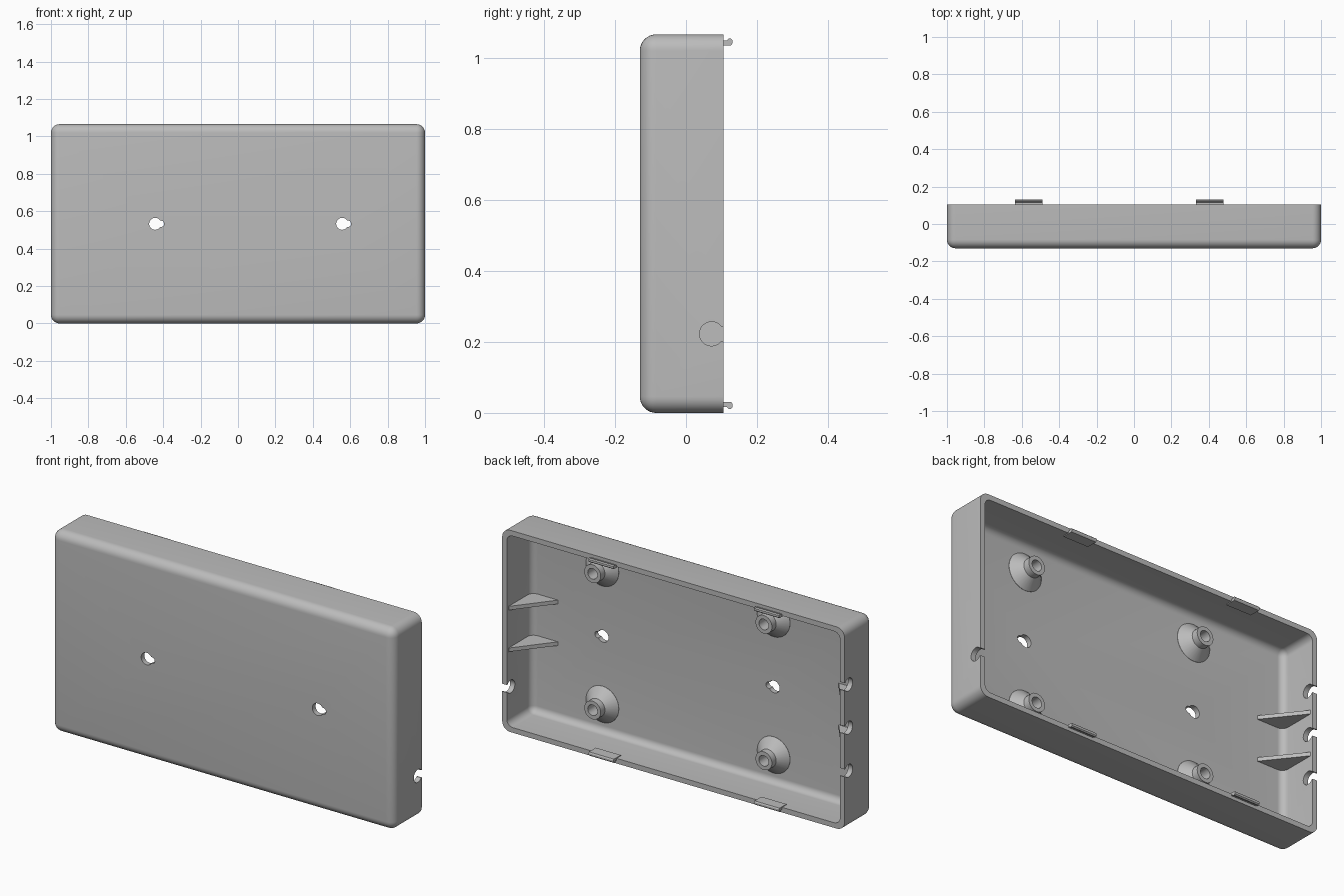
import bpy, bmesh, math
from mathutils import Matrix, Vector

if "Cube" in bpy.data.objects:
    bpy.data.objects.remove(bpy.data.objects["Cube"])

W, H = 2.0, 1.065          # outer width and height
FRONT, BACK = -0.13, 0.105
WALL = 0.027
MID = H / 2
HOLE_X = (-0.44, 0.56)     # shared by wall hooks holes and screw posts

grey = bpy.data.materials.new("plain_grey")
grey.use_nodes = True
grey.diffuse_color = (0.5, 0.5, 0.5, 1)
grey.node_tree.nodes["Principled BSDF"].inputs["Base Color"].default_value = (0.5, 0.5, 0.5, 1)


def finish(bm, name, smooth=True):
    bmesh.ops.recalc_face_normals(bm, faces=bm.faces)
    mesh = bpy.data.meshes.new(name)
    bm.to_mesh(mesh)
    bm.free()
    mesh.materials.append(grey)
    ob = bpy.data.objects.new(name, mesh)
    bpy.context.scene.collection.objects.link(ob)
    if smooth:
        shade(ob)
    return ob


def shade(ob):
    bpy.ops.object.select_all(action='DESELECT')
    ob.select_set(True)
    bpy.context.view_layer.objects.active = ob
    bpy.ops.object.shade_smooth_by_angle(angle=math.radians(30))


def add_box(bm, lo, hi):
    lo, hi = Vector(lo), Vector(hi)
    m = Matrix.Translation((lo + hi) / 2) @ Matrix.Diagonal((*(hi - lo), 1))
    return bmesh.ops.create_cube(bm, size=1, matrix=m)["verts"]


def add_cylinder(bm, centre, radius, depth, axis):
    turn = Matrix.Rotation(math.pi / 2, 4, 'X' if axis == 'Y' else 'Y')
    bmesh.ops.create_cone(bm, cap_ends=True, segments=32, radius1=radius, radius2=radius,
                          depth=depth, matrix=Matrix.Translation(centre) @ turn)


def rounded_block(name, inset, front, back, radius):
    """Block with all edges rounded except those around the open back."""
    bm = bmesh.new()
    add_box(bm, (-W / 2 + inset, front, inset), (W / 2 - inset, back, H - inset))
    edges = [e for e in bm.edges if not all(v.co.y > back - 0.001 for v in e.verts)]
    bmesh.ops.bevel(bm, geom=edges, offset=radius, segments=8, profile=0.5, affect='EDGES')
    return finish(bm, name, False)


def cut(target, cutter):
    mod = target.modifiers.new("cut", 'BOOLEAN')
    mod.operation, mod.solver, mod.object = 'DIFFERENCE', 'EXACT', cutter
    bpy.ops.object.select_all(action='DESELECT')
    bpy.context.view_layer.objects.active = target
    target.select_set(True)
    bpy.ops.object.modifier_apply(modifier=mod.name)
    bpy.data.objects.remove(cutter)


def cutter(name, add):
    bm = bmesh.new()
    add(bm)
    return finish(bm, name, False)


def prism(name, points, z0, z1, to_world):
    """Extrude a flat outline from z0 to z1, mapped by to_world."""
    bm = bmesh.new()
    face = bm.faces.new([bm.verts.new(to_world(a, b, z0)) for a, b in points])
    out = bmesh.ops.extrude_face_region(bm, geom=[face])["geom"]
    shift = Vector(to_world(0, 0, z1)) - Vector(to_world(0, 0, z0))
    bmesh.ops.translate(bm, vec=shift, verts=[v for v in out if isinstance(v, bmesh.types.BMVert)])
    return finish(bm, name)


# Hollow shell, open at the back
shell = rounded_block("shell", 0, FRONT, BACK, 0.046)
cut(shell, rounded_block("cavity", WALL, FRONT + WALL, BACK + 0.1, 0.035))

# Keyholes through the front plate
for x in HOLE_X:
    cut(shell, cutter("keyhole_round", lambda bm: add_cylinder(bm, (x - 0.003, FRONT, MID), 0.032, 0.1, 'Y')))
    cut(shell, cutter("keyhole_slot", lambda bm: add_cylinder(bm, (x + 0.028, FRONT, MID), 0.017, 0.1, 'Y')))

# Cable notches: one on the +x wall, three on the -x wall
for x, z in [(1, 0.2225)] + [(-1, MID + d) for d in (-0.2275, 0, 0.2275)]:
    cut(shell, cutter("notch_round", lambda bm: add_cylinder(bm, (x, 0.072, z), 0.034, 0.12, 'X')))
    cut(shell, cutter("notch_slot", lambda bm: add_box(bm, (x - 0.06, 0.08, z - 0.02), (x + 0.06, 0.15, z + 0.02))))
shade(shell)

# Screw posts: flared base, straight neck, blind hole; (radius, y) lathe profile
POST = [(0.096, FRONT + 0.02), (0.096, -0.102), (0.048, -0.055), (0.048, -0.02),
        (0.028, -0.02), (0.028, -0.095), (0, -0.095)]
for x in HOLE_X:
    for z in (MID - 0.36, MID + 0.36):
        bm = bmesh.new()
        verts = [bm.verts.new((x + r, y, z)) for r, y in POST]
        edges = [bm.edges.new(pair) for pair in zip(verts, verts[1:])]
        bmesh.ops.spin(bm, geom=verts + edges, cent=(x, 0, z), axis=(0, 1, 0),
                       angle=math.tau, steps=32, use_duplicate=False)
        bmesh.ops.remove_doubles(bm, verts=bm.verts, dist=0.0001)
        finish(bm, "screw_post")

# Triangular corner ribs on both end walls
RIB = [(0.985, 0.09), (0.972, 0.09), (0.82, -0.102), (0.82, -0.115), (0.95, -0.115), (0.985, -0.08)]
for side in (-1, 1):
    for z in (MID - 0.11, MID + 0.11):
        prism("corner_rib", RIB, z - 0.01, z + 0.01, lambda a, b, c: (side * a, b, c))

# Snap clips on the top and bottom rims: (y, distance in from the outer face)
CLIP = [(0.07, 0.022), (0.07, 0.031), (0.127, 0.031), (0.131, 0.025), (0.131, 0.016),
        (0.126, 0.011), (0.120, 0.011), (0.115, 0.017), (0.104, 0.017), (0.104, 0.022)]
for x in (-0.5625, 0.405):
    for top in (False, True):
        prism("snap_clip", CLIP, x - 0.073, x + 0.073,
              lambda a, b, c: (c, a, H - b if top else b))
